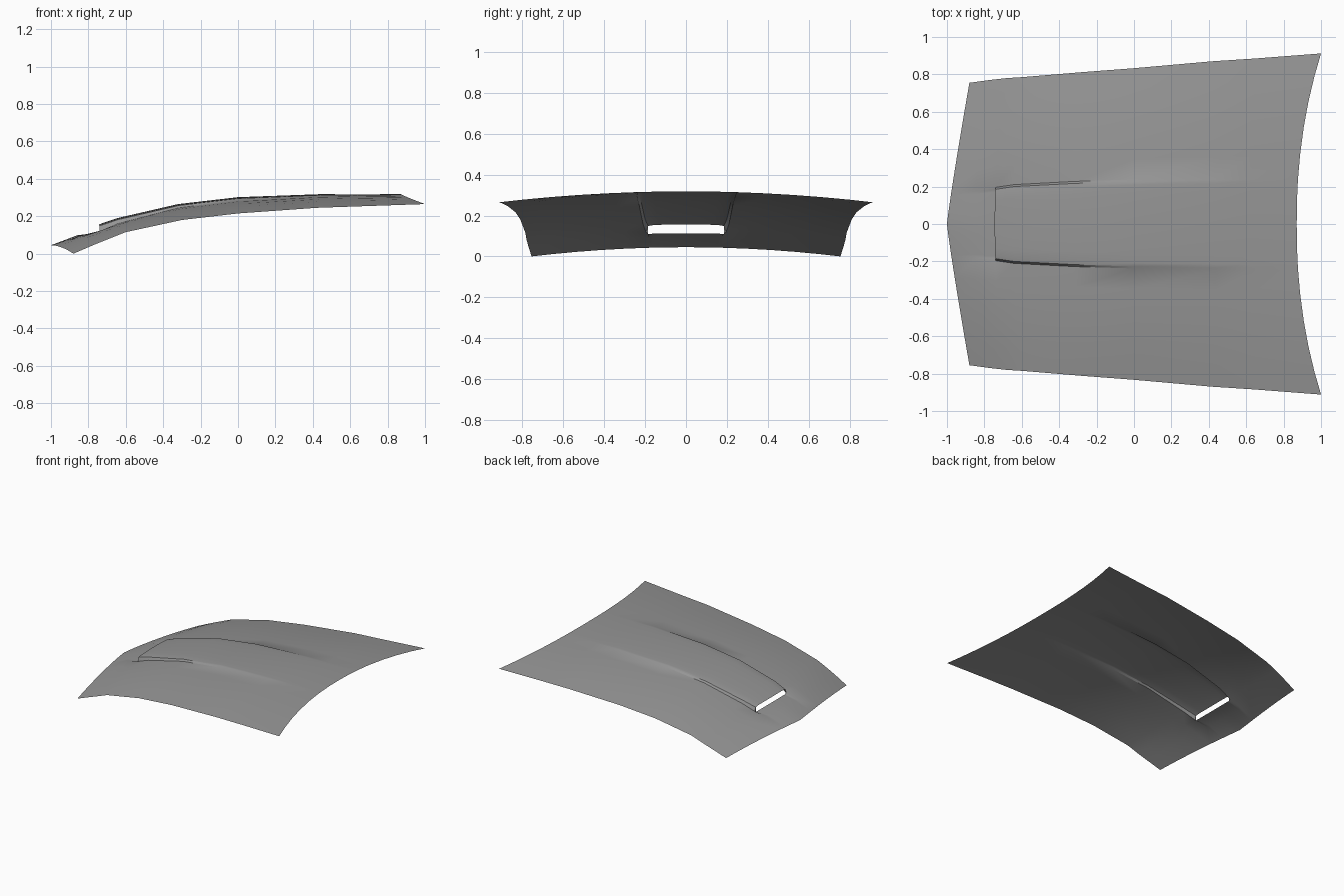
import bpy, bmesh

cube = bpy.data.objects.get("Cube")
if cube:
    bpy.data.objects.remove(cube, do_unlink=True)

paint = bpy.data.materials.new("grey_paint")
paint.use_nodes = True
GREY = (0.3, 0.3, 0.3, 1.0)
paint.diffuse_color = GREY
paint.node_tree.nodes["Principled BSDF"].inputs["Base Color"].default_value = GREY

# Cross-sections from nose to rear edge:
# centre x, centre z, edge x, edge z, half width, sweep power, scoop half width, scoop height
SECTIONS = [
    (-1.0, .045, -.88, .0, .755, 1.1, .17, 0),
    (-.86, .098, -.77, .047, .77, 1.3, .175, 0),
    (-.745, .13, -.68, .083, .78, 2, .185, .026),
    (-.645, .164, -.6, .115, .785, 2, .2, .026),
    (-.32, .25, -.3, .18, .81, 2, .217, .015),
    (0, .292, 0, .215, .833, 2, .227, .01),
    (.44, .314, .42, .245, .87, 2, .234, .004),
    (.62, .317, .65, .253, .885, 2, .234, 0),
    (.87, .318, 1, .265, .912, 2.2, .235, 0),
]
LIP = 2                                # section holding the scoop mouth
INNER = [0, .35, .7, .92, 1]           # columns across half of the scoop
OUTER = [.018, .2, .42, .62, .82, 1]   # columns from scoop foot to panel side
HALF = INNER + OUTER
COLUMNS = range(1 - len(HALF), len(HALF))


def panel_point(row, col, raised):
    xc, zc, xe, ze, width, power, scoop, height = SECTIONS[row]
    i = abs(col)
    inside = i < len(INNER)
    y = scoop * HALF[i] if inside else scoop + (width - scoop) * HALF[i]
    t = y / width
    x = xc + (xe - xc) * t ** power
    z = zc + (ze - zc) * t * t
    if inside and raised:
        z += height * (1 if HALF[i] < .9 else .93 if HALF[i] < 1 else .8)
    elif inside and row == LIP:
        z -= .017                      # sunken floor ahead of the mouth
    elif i == len(INNER) and row == LIP:
        z -= .008                      # small dent beside the mouth
    return (x, y if col >= 0 else -y, z)


bm = bmesh.new()
upper, floor = {}, {}
for r in range(len(SECTIONS)):
    for c in COLUMNS:
        upper[r, c] = bm.verts.new(panel_point(r, c, True))
for c in COLUMNS:
    if abs(c) < len(INNER):
        floor[LIP, c] = bm.verts.new(panel_point(LIP, c, False))

# Skin the panel, leaving the scoop mouth open between lip and floor
for r in range(len(SECTIONS) - 1):
    for c in list(COLUMNS)[:-1]:
        keys = [(r, c), (r + 1, c), (r + 1, c + 1), (r, c + 1)]
        ahead = r < LIP
        bm.faces.new([floor.get(k, upper[k]) if ahead else upper[k] for k in keys])

# Close the small corners at both ends of the mouth
end = len(INNER) - 1
for s in (1, -1):
    corner = [upper[LIP, s * end], floor[LIP, s * end], upper[LIP, s * (end + 1)]]
    bm.faces.new(corner if s < 0 else corner[::-1])

mesh = bpy.data.meshes.new("hood_panel")
bm.to_mesh(mesh)
bm.free()
mesh.materials.append(paint)
hood = bpy.data.objects.new("hood_panel", mesh)
bpy.context.collection.objects.link(hood)

bpy.ops.object.select_all(action='DESELECT')
hood.select_set(True)
bpy.context.view_layer.objects.active = hood
bpy.ops.object.shade_smooth_by_angle(angle=0.6)
